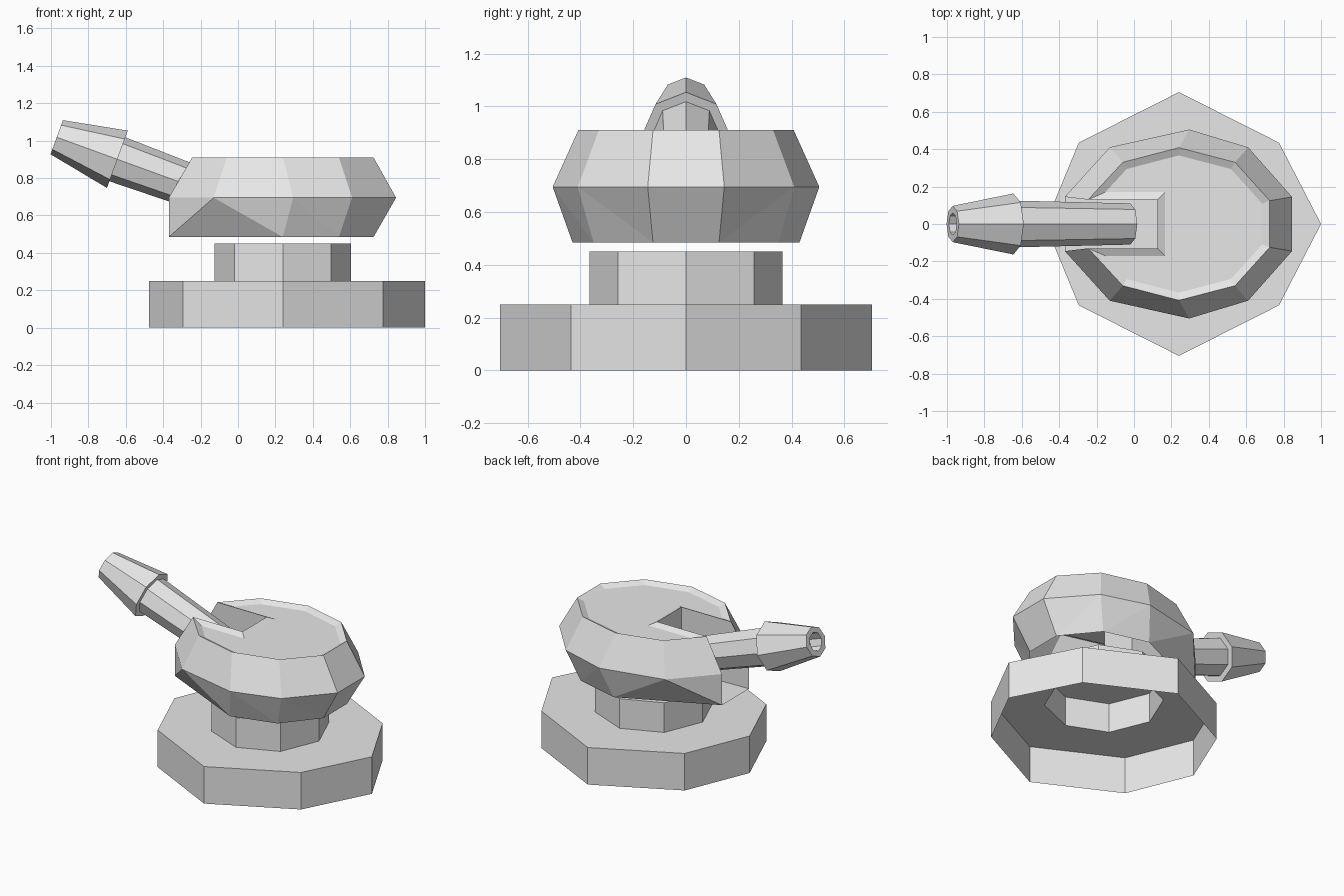
import bpy, bmesh
from math import cos, sin, pi, radians
from mathutils import Vector

cube = bpy.data.objects.get("Cube")
if cube:
    bpy.data.objects.remove(cube, do_unlink=True)

GREY = (0.8, 0.8, 0.8, 1)
grey = bpy.data.materials.new("plain grey")
grey.use_nodes = True
grey.diffuse_color = GREY
grey.node_tree.nodes["Principled BSDF"].inputs["Base Color"].default_value = GREY

CENTRE_X = 0.24


def finish(bm, name):
    mesh = bpy.data.meshes.new(name)
    bm.to_mesh(mesh)
    bm.free()
    mesh.materials.append(grey)
    obj = bpy.data.objects.new(name, mesh)
    bpy.context.collection.objects.link(obj)
    return obj


def loft(name, rings, cap_start=False, cap_end=False):
    """Join closed rings of points with quads."""
    bm = bmesh.new()
    loops = [[bm.verts.new(p) for p in ring] for ring in rings]
    for a, b in zip(loops, loops[1:]):
        for i in range(len(a)):
            j = (i + 1) % len(a)
            bm.faces.new((a[i], a[j], b[j], b[i]))
    if cap_start:
        bm.faces.new(loops[0][::-1])
    if cap_end:
        bm.faces.new(loops[-1])
    bmesh.ops.recalc_face_normals(bm, faces=bm.faces)
    return finish(bm, name)


def octagon(radius):
    return [(radius * cos(i * pi / 4), radius * sin(i * pi / 4)) for i in range(8)]


def level(points, z):
    return [(CENTRE_X + x, y, z) for x, y in points]


# Base: wide hollow octagonal plinth, open underneath
side = [(0.535, 0.435), (0, 0.705), (-0.535, 0.435)]
plinth = [(0.76, 0)] + side + [(-0.715, 0)] + [(x, -y) for x, y in reversed(side)]
neck_ring = octagon(0.365)
loft("base", [level(plinth, 0), level(plinth, 0.25), level(neck_ring, 0.25)])

# Neck: hollow octagonal post with a closed top
loft("neck", [level(neck_ring, 0.25), level(neck_ring, 0.45)], cap_end=True)

# Turret: faceted shell with a slot for the barrel and a dished top
TOP, WAIST, LOW = 0.91, 0.695, 0.485
SLOT_X, SLOT_Y = 0.125, 0.13
top_half = [(0.725, 0.125), (0.54, 0.33), (0.24, 0.408), (-0.06, 0.33), (-0.245, SLOT_Y)]
waist_half = [(0.845, 0.145), (0.61, 0.41), (0.295, 0.505), (-0.13, 0.41), (-0.37, 0.145)]
low_half = [(0.725, 0.125), (0.54, 0.35), (0.24, 0.43), (-0.37, 0.145)]

bm = bmesh.new()
halves = []
for s in (1, -1):
    def row(points, z):
        return [bm.verts.new((x, s * y, z)) for x, y in points]
    t, w, b = row(top_half, TOP), row(waist_half, WAIST), row(low_half, LOW)
    b.append(b[-1])
    slot_top, slot_low = row([(SLOT_X, SLOT_Y)], TOP) + row([(SLOT_X, SLOT_Y)], LOW)
    for i in range(4):
        bm.faces.new((t[i], t[i + 1], w[i + 1], w[i]))
        bm.faces.new((w[i], w[i + 1], b[i]))
        if b[i] is not b[i + 1]:
            bm.faces.new((w[i + 1], b[i + 1], b[i]))
    # Slot side wall
    bm.faces.new((t[4], w[4], b[4], slot_low, slot_top))
    halves.append((t, w, b, slot_top, slot_low))

(tl, wl, bl, stl, sll), (tr, wr, br, str_, slr) = halves
bm.faces.new((tl[0], wl[0], wr[0], tr[0]))
bm.faces.new((wl[0], bl[0], br[0], wr[0]))
bm.faces.new((stl, sll, slr, str_))
bm.faces.new((sll, bl[4], br[4], slr))
lid = bm.faces.new(tl + [stl, str_] + tr[::-1])
bmesh.ops.recalc_face_normals(bm, faces=bm.faces)
lid.normal_update()
if lid.normal.z < 0:
    bmesh.ops.reverse_faces(bm, faces=bm.faces)
bmesh.ops.inset_individual(bm, faces=[lid], thickness=0.04, depth=-0.02,
                           use_even_offset=True)
finish(bm, "turret")

# Barrel: tilted octagonal tube with a flared muzzle and a recessed bore
tilt = radians(20)
axis = Vector((-cos(tilt), 0, sin(tilt)))
up = Vector((sin(tilt), 0, cos(tilt)))
across = Vector((0, 1, 0))
root = Vector((-0.02, 0, 0.673))


def barrel_ring(distance, radius):
    return [root + axis * distance + up * u + across * v for u, v in octagon(radius)]


barrel_profile = [(0, 0.11), (0.665, 0.125), (0.665, 0.163),
                  (1.01, 0.097), (1.01, 0.06), (0.92, 0.06)]
loft("barrel", [barrel_ring(d, r) for d, r in barrel_profile],
     cap_start=True, cap_end=True)
